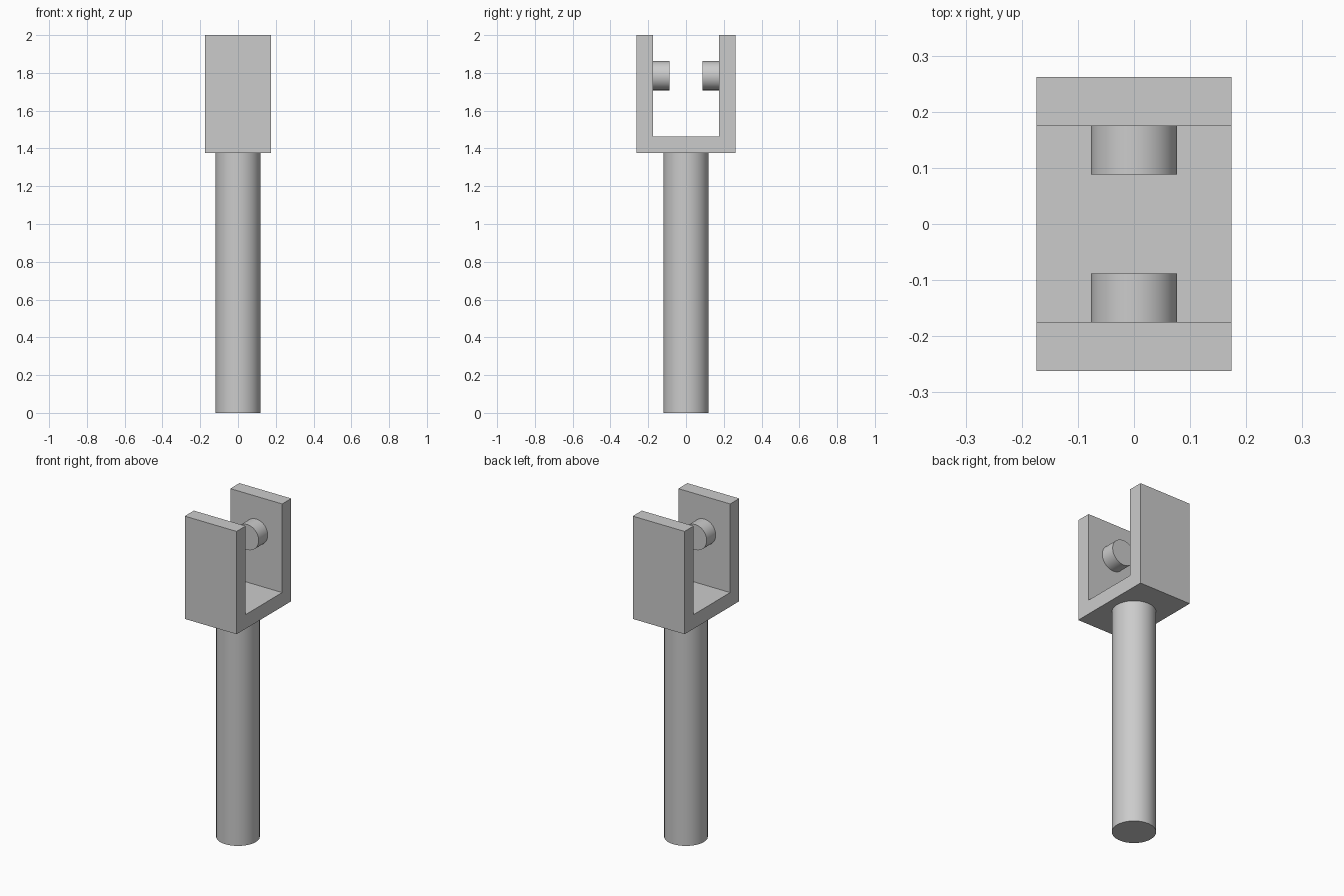
import bpy
import bmesh
import math
from mathutils import Matrix

cube = bpy.data.objects.get("Cube")
if cube:
    bpy.data.objects.remove(cube, do_unlink=True)

# Single plain grey
grey = bpy.data.materials.new("plain grey")
grey.use_nodes = True
color = (0.6, 0.6, 0.6, 1)
grey.diffuse_color = color
grey.node_tree.nodes["Principled BSDF"].inputs["Base Color"].default_value = color

HALF_WIDTH, HALF_DEPTH = 0.174, 0.262
BASE, FLOOR, TOP = 1.376, 1.462, 2.0
INNER = 0.175


def add_object(name, bm):
    bmesh.ops.recalc_face_normals(bm, faces=bm.faces)
    mesh = bpy.data.meshes.new(name)
    bm.to_mesh(mesh)
    bm.free()
    mesh.materials.append(grey)
    obj = bpy.data.objects.new(name, mesh)
    bpy.context.collection.objects.link(obj)
    return obj


def cylinder(name, radius, length, center, tilt=0):
    bm = bmesh.new()
    bmesh.ops.create_cone(
        bm, cap_ends=True, segments=48, radius1=radius, radius2=radius, depth=length,
        matrix=Matrix.Translation(center) @ Matrix.Rotation(tilt, 4, "X"))
    obj = add_object(name, bm)
    bpy.ops.object.select_all(action="DESELECT")
    obj.select_set(True)
    bpy.context.view_layer.objects.active = obj
    bpy.ops.object.shade_smooth_by_angle(angle=math.radians(30))


# U-shaped fork, extruded sideways from its profile
half = [(HALF_DEPTH, BASE), (HALF_DEPTH, TOP), (INNER, TOP), (INNER, FLOOR)]
profile = half + [(-y, z) for y, z in reversed(half)]
bm = bmesh.new()
face = bm.faces.new([bm.verts.new((-HALF_WIDTH, y, z)) for y, z in profile])
extruded = bmesh.ops.extrude_face_region(bm, geom=[face])["geom"]
bmesh.ops.translate(bm, vec=(2 * HALF_WIDTH, 0, 0),
                    verts=[v for v in extruded if isinstance(v, bmesh.types.BMVert)])
add_object("fork", bm)

# Round shaft
cylinder("shaft", 0.12, BASE, (0, 0, BASE / 2))

# Facing pegs on the inner walls
for name, side in (("front_peg", -1), ("back_peg", 1)):
    cylinder(name, 0.077, 0.087, (0, side * 0.1315, 1.785), math.pi / 2)
